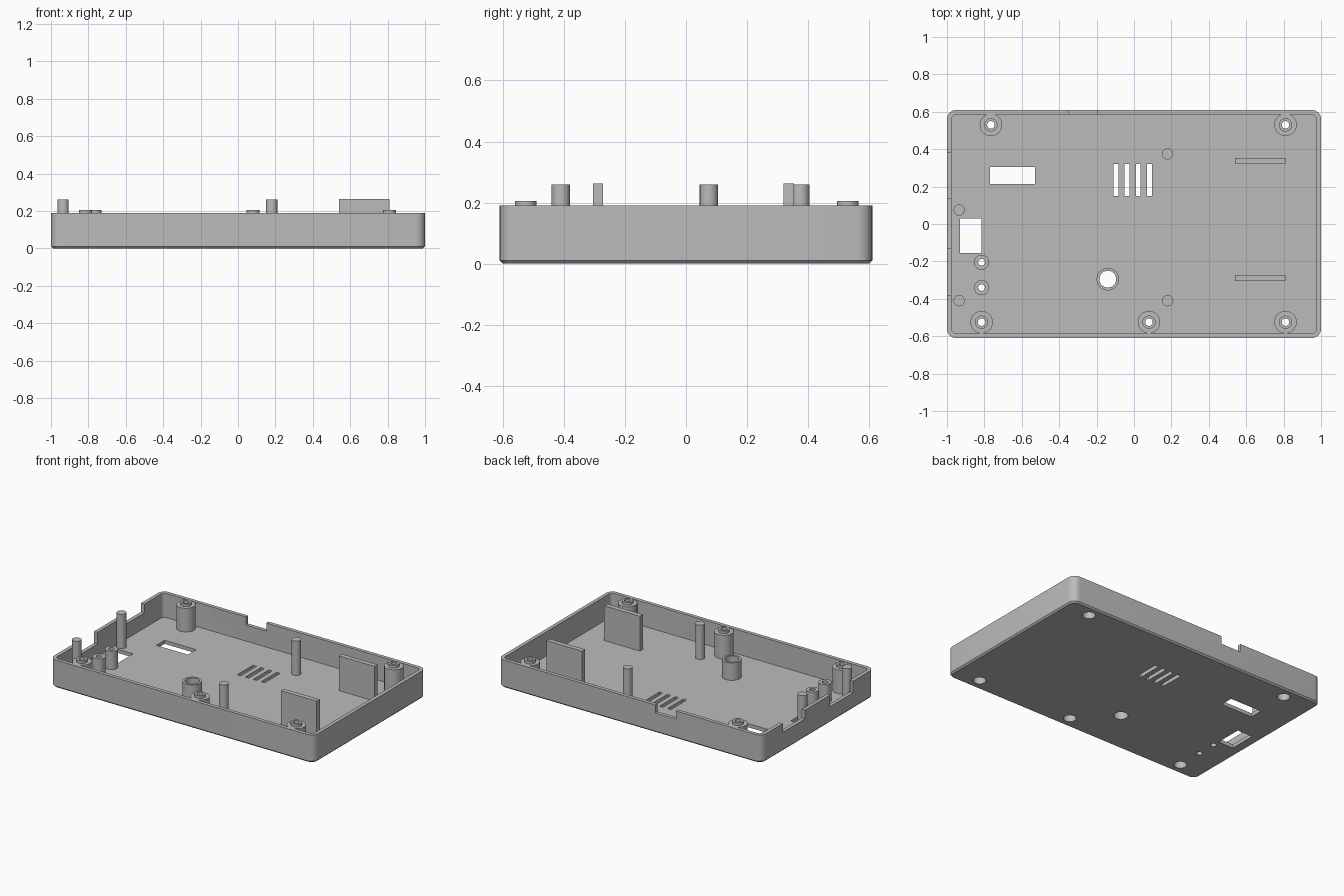
import bpy, bmesh
from math import cos, sin, pi, radians

if "Cube" in bpy.data.objects:
    bpy.data.objects.remove(bpy.data.objects["Cube"], do_unlink=True)

grey = bpy.data.materials.new("plain grey plastic")
grey.use_nodes = True
grey.diffuse_color = (0.5, 0.5, 0.5, 1)
grey.node_tree.nodes["Principled BSDF"].inputs["Base Color"].default_value = (0.5, 0.5, 0.5, 1)

HALF_X, HALF_Y, TOP, WALL, FLOOR = 1.0, 0.61, 0.19, 0.025, 0.025
ROOT = FLOOR - 0.005  # parts sink slightly into the floor


def circle(x, y, r, z, n=40):
    return [(x + r * cos(2 * pi * i / n), y + r * sin(2 * pi * i / n), z) for i in range(n)]


def rounded_rect(inset, r, z, steps=8):
    hx, hy = HALF_X - inset - r, HALF_Y - inset - r
    pts = []
    for k, (sx, sy) in enumerate([(1, 1), (-1, 1), (-1, -1), (1, -1)]):
        for i in range(steps + 1):
            a = pi / 2 * (k + i / steps)
            pts.append((sx * hx + r * cos(a), sy * hy + r * sin(a), z))
    return pts


def skin(bm, loops, closed=False):
    """Bridge matching loops; cap both ends, or join last to first."""
    rings = [[bm.verts.new(p) for p in loop] for loop in loops]
    n = len(rings[0])
    pairs = list(zip(rings, rings[1:]))
    if closed:
        pairs.append((rings[-1], rings[0]))
    else:
        bm.faces.new(rings[0][::-1])
        bm.faces.new(rings[-1])
    for a, b in pairs:
        for i in range(n):
            j = (i + 1) % n
            bm.faces.new((a[i], a[j], b[j], b[i]))


def box(bm, x0, x1, y0, y1, z0, z1):
    skin(bm, [[(x0, y0, z), (x1, y0, z), (x1, y1, z), (x0, y1, z)] for z in (z0, z1)])


def finish(name, bm):
    bmesh.ops.recalc_face_normals(bm, faces=bm.faces)
    mesh = bpy.data.meshes.new(name)
    bm.to_mesh(mesh)
    bm.free()
    mesh.materials.append(grey)
    ob = bpy.data.objects.new(name, mesh)
    bpy.context.collection.objects.link(ob)
    return ob


def smooth(ob):
    bpy.ops.object.select_all(action="DESELECT")
    ob.select_set(True)
    bpy.context.view_layer.objects.active = ob
    bpy.ops.object.shade_smooth_by_angle(angle=radians(30))


def lathe(name, x, y, profile, closed=True):
    bm = bmesh.new()
    skin(bm, [circle(x, y, r, z) for r, z in profile], closed)
    smooth(finish(name, bm))


screws = [(-0.765, 0.53), (0.81, 0.53), (-0.815, -0.525), (0.08, -0.525), (0.81, -0.525)]
buttons = [(-0.815, -0.205), (-0.815, -0.34)]
pins = [(0.18, 0.375), (-0.935, 0.075), (-0.935, -0.41), (0.18, -0.41)]
socket = (-0.14, -0.295)

# Tray shell with chamfered bottom edge
bm = bmesh.new()
skin(bm, [rounded_rect(0.01, 0.04, 0), rounded_rect(0, 0.05, 0.01), rounded_rect(0, 0.05, TOP),
          rounded_rect(WALL, 0.025, TOP), rounded_rect(WALL, 0.025, FLOOR)])
tray = finish("tray", bm)

# Openings through the floor and notches in the walls
bm = bmesh.new()
LOW, HIGH = -0.05, 0.06
for x, y in screws:
    skin(bm, [circle(x, y, 0.04, z) for z in (LOW, HIGH)])
for x, y in buttons:
    skin(bm, [circle(x, y, 0.018, z) for z in (LOW, HIGH)])
skin(bm, [circle(*socket, 0.045, z) for z in (LOW, HIGH)])
for i in range(4):
    x = -0.11 + 0.06 * i
    box(bm, x, x + 0.026, 0.15, 0.32, LOW, HIGH)
box(bm, -0.77, -0.53, 0.215, 0.305, LOW, HIGH)
box(bm, -0.93, -0.815, -0.155, 0.03, LOW, HIGH)
box(bm, -0.35, -0.195, 0.57, 0.7, TOP - 0.055, 0.3)
box(bm, -1.1, -0.96, 0.14, 0.38, TOP - 0.06, 0.3)
box(bm, -1.1, -0.96, -0.38, -0.13, TOP - 0.08, 0.3)
cutter = finish("opening_cutter", bm)
cutter.hide_render = True
mod = tray.modifiers.new("openings", "BOOLEAN")
mod.operation, mod.solver, mod.object = "DIFFERENCE", "EXACT", cutter
bpy.context.view_layer.objects.active = tray
bpy.ops.object.modifier_apply(modifier=mod.name)
bpy.data.objects.remove(cutter, do_unlink=True)
smooth(tray)

# Screw bosses with raised collar and a recess for the screw head
for i, (x, y) in enumerate(screws):
    lathe(f"screw_boss_{i + 1}", x, y,
          [(0.06, ROOT), (0.06, 0.187), (0.035, 0.187), (0.035, 0.205),
           (0.02, 0.205), (0.02, 0.07), (0.04, 0.07), (0.04, ROOT)])

# Button tubes and the wide socket tube
for i, (x, y) in enumerate(buttons):
    lathe(f"button_tube_{i + 1}", x, y, [(0.04, ROOT), (0.04, 0.15), (0.018, 0.15), (0.018, ROOT)])
lathe("socket_tube", *socket, [(0.06, ROOT), (0.06, 0.145), (0.045, 0.145), (0.045, ROOT)])

# Tall support pins
for i, (x, y) in enumerate(pins):
    lathe(f"support_pin_{i + 1}", x, y, [(0.03, ROOT), (0.03, 0.26)], closed=False)

# Upright holder plates
for name, y in (("back_plate", 0.32), ("front_plate", -0.305)):
    bm = bmesh.new()
    box(bm, 0.54, 0.81, y, y + 0.033, ROOT, 0.263)
    finish(name, bm)
